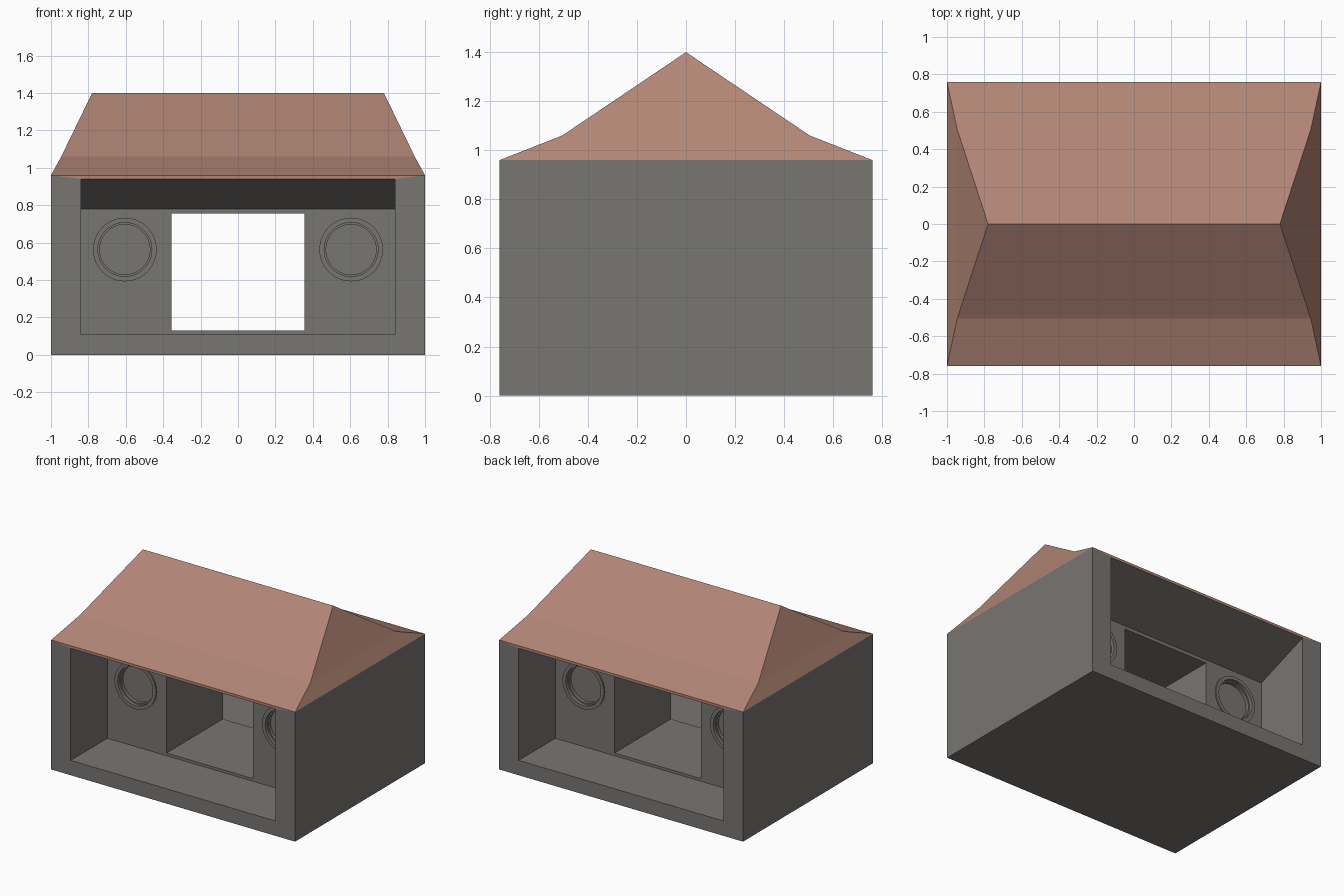
import bpy, bmesh, math
from mathutils import Matrix

if "Cube" in bpy.data.objects:
    bpy.data.objects.remove(bpy.data.objects["Cube"])


def material(name, rgb):
    m = bpy.data.materials.new(name)
    m.diffuse_color = (*rgb, 1)
    m.use_nodes = True
    m.node_tree.nodes["Principled BSDF"].inputs["Base Color"].default_value = m.diffuse_color
    return m


GREY = material("stone grey", (0.19, 0.182, 0.17))
CLAY = material("clay roof", (0.44, 0.235, 0.18))


def make(name, bm, mats):
    bmesh.ops.recalc_face_normals(bm, faces=bm.faces[:])
    me = bpy.data.meshes.new(name)
    bm.to_mesh(me)
    bm.free()
    ob = bpy.data.objects.new(name, me)
    bpy.context.collection.objects.link(ob)
    for m in mats:
        me.materials.append(m)
    return ob


# --- house shell: one closed solid with walls, recesses, tunnel and roof
bm = bmesh.new()


def loop(hx, y, z0, z1):
    return [bm.verts.new(p) for p in ((-hx, y, z0), (hx, y, z0), (hx, y, z1), (-hx, y, z1))]


def bridge(a, b):
    n = len(a)
    return [bm.faces.new((a[i], a[(i + 1) % n], b[(i + 1) % n], b[i])) for i in range(n)]


ends = {}
for s in (-1, 1):
    outer = loop(1.0, s * 0.76, 0, 0.96)
    rim = loop(0.84, s * 0.76, 0.11, 0.94)
    back = loop(0.84, s * 0.33, 0.11, 0.78)      # sloped recess ceiling
    door = loop(0.355, s * 0.33, 0.13, 0.755)
    frame = bridge(outer, rim)
    frame[2].material_index = 1                  # strip under the eaves
    bridge(rim, back)
    bridge(back, door)
    ends[s] = (outer, door)
bridge(ends[-1][1], ends[1][1])                  # tunnel through the middle
f, b = ends[-1][0], ends[1][0]
for i in (0, 1, 3):                              # floor and side walls
    bm.faces.new((f[i], f[(i + 1) % 4], b[(i + 1) % 4], b[i]))

# flared hipped roof
eave = [f[3], f[2], b[2], b[3]]
knee = [bm.verts.new((x * 0.945, y * 0.505, 1.06)) for x, y in ((-1, -1), (1, -1), (1, 1), (-1, 1))]
r0, r1 = (bm.verts.new((x, 0, 1.4)) for x in (-0.78, 0.78))
roof = bridge(eave, knee)
for vs in ((knee[0], knee[1], r1, r0), (knee[2], knee[3], r0, r1),
           (knee[1], knee[2], r1), (knee[3], knee[0], r0)):
    roof.append(bm.faces.new(vs))
for face in roof:
    face.material_index = 1
house = make("house_shell", bm, [GREY, CLAY])

# --- round niches: cut a hole in each recess wall, then fit a stepped ring
PROFILE = ((0.17, 0.0), (0.17, 0.01), (0.144, 0.01), (0.144, -0.015),
           (0.134, -0.015), (0.134, -0.04), (0.0, -0.04))
SIDES = 48
for s, side in ((-1, "front"), (1, "back")):
    for x, hand in ((-0.605, "left"), (0.605, "right")):
        place = Matrix.Translation((x, s * 0.33, 0.563))
        # cutter
        bm = bmesh.new()
        bmesh.ops.create_cone(bm, cap_ends=True, segments=SIDES, radius1=0.146, radius2=0.146, depth=0.12,
                              matrix=place @ Matrix.Rotation(math.pi / 2, 4, 'X'))
        cutter = make("niche_cutter", bm, [GREY])
        cutter.hide_render = True
        mod = house.modifiers.new("niche", 'BOOLEAN')
        mod.operation = 'DIFFERENCE'
        mod.solver = 'EXACT'
        mod.object = cutter
        bpy.context.view_layer.objects.active = house
        bpy.ops.object.modifier_apply(modifier=mod.name)
        bpy.data.objects.remove(cutter)
        # stepped ring with a closed back
        bm = bmesh.new()
        vs = [bm.verts.new((r, s * d, 0)) for r, d in PROFILE]
        es = [bm.edges.new(p) for p in zip(vs, vs[1:])]
        bmesh.ops.spin(bm, geom=vs + es, cent=(0, 0, 0), axis=(0, 1, 0),
                       angle=math.tau, steps=SIDES)
        bmesh.ops.remove_doubles(bm, verts=bm.verts[:], dist=1e-4)
        bm.transform(place)
        ring = make(f"niche_ring_{side}_{hand}", bm, [GREY])
        # open surface: make sure the faces look out of the wall
        if sum(p.normal.y * p.area for p in ring.data.polygons) * s < 0:
            ring.data.flip_normals()
        bpy.ops.object.select_all(action='DESELECT')
        ring.select_set(True)
        bpy.context.view_layer.objects.active = ring
        bpy.ops.object.shade_smooth_by_angle(angle=math.radians(30))
